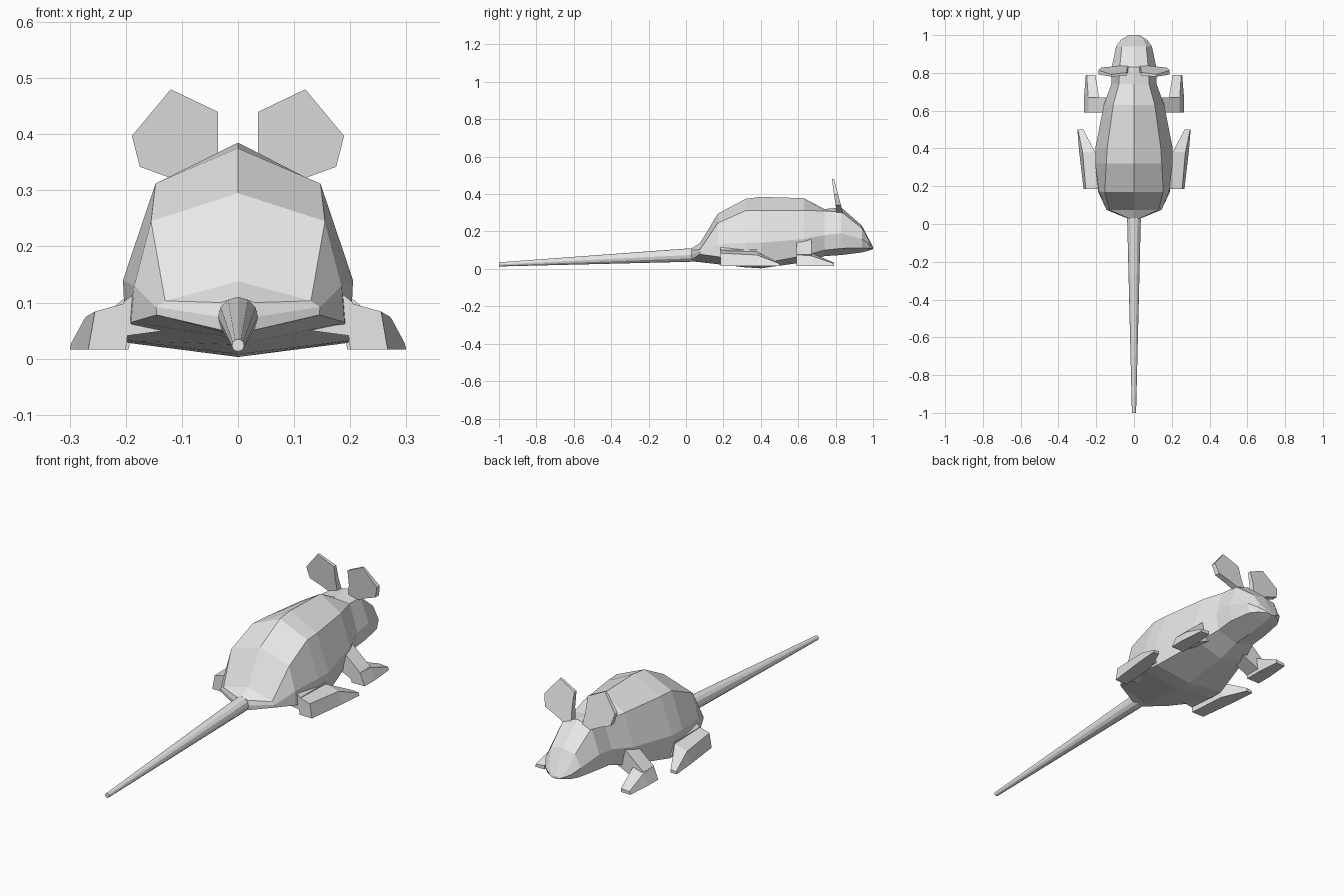
import bpy, bmesh, math

grey = bpy.data.materials.new("light grey")
grey.diffuse_color = (0.8, 0.8, 0.8, 1)


def loft(name, rings, mirror=False):
    """Skin equal-sized rings of points, cap both ends, optionally mirror in x."""
    bm = bmesh.new()
    vs = [[bm.verts.new(p) for p in ring] for ring in rings]
    n = len(vs[0])
    for a, b in zip(vs, vs[1:]):
        for i in range(n):
            j = (i + 1) % n
            bm.faces.new((a[i], a[j], b[j], b[i]))
    bm.faces.new(vs[0])
    bm.faces.new(vs[-1])
    bmesh.ops.recalc_face_normals(bm, faces=bm.faces)
    me = bpy.data.meshes.new(name)
    bm.to_mesh(me)
    bm.free()
    me.materials.append(grey)
    ob = bpy.data.objects.new(name, me)
    bpy.context.collection.objects.link(ob)
    if mirror:
        mod = ob.modifiers.new("mirror", "MIRROR")
        mod.use_mirror_merge = False
    return ob


# Body and head: y, top z, shoulder, flank and belly edge (x, z), bottom z
def body_ring(y, top, shoulder, flank, edge, bottom):
    side = [shoulder, flank, edge]
    pts = [(0, top)] + side + [(0, bottom)] + [(-x, z) for x, z in reversed(side)]
    return [(x, y, z) for x, z in pts]


sections = [
    (0.03, 0.110, (0.030, 0.100), (0.036, 0.075), (0.025, 0.050), 0.040),
    (0.075, 0.138, (0.130, 0.103), (0.146, 0.092), (0.145, 0.078), 0.036),
    (0.17, 0.295, (0.155, 0.245), (0.185, 0.130), (0.190, 0.065), 0.025),
    (0.32, 0.375, (0.147, 0.312), (0.205, 0.140), (0.200, 0.032), 0.008),
    (0.40, 0.385, (0.142, 0.312), (0.205, 0.140), (0.195, 0.028), 0.003),
    (0.63, 0.378, (0.110, 0.312), (0.160, 0.160), (0.140, 0.070), 0.035),
    (0.74, 0.320, (0.080, 0.310), (0.120, 0.180), (0.105, 0.100), 0.068),
    (0.83, 0.328, (0.075, 0.305), (0.118, 0.190), (0.105, 0.110), 0.074),
    (0.94, 0.232, (0.065, 0.218), (0.095, 0.160), (0.085, 0.112), 0.088),
    (0.975, 0.165, (0.050, 0.158), (0.070, 0.135), (0.060, 0.110), 0.097),
    (1.0, 0.118, (0.018, 0.117), (0.028, 0.114), (0.020, 0.109), 0.106),
]
loft("body", [body_ring(*s) for s in sections])


# Tapered tail
def tail_ring(y, z, r, n=12):
    return [(r * math.cos(2 * math.pi * i / n), y, z + r * math.sin(2 * math.pi * i / n))
            for i in range(n)]


loft("tail", [tail_ring(0.05, 0.075, 0.034), tail_ring(0.02, 0.074, 0.036),
              tail_ring(-1.0, 0.024, 0.011)])


# Feet: y, bottom x range, top x range, inner and outer top z
def foot_ring(y, b0, b1, t0, t1, z0, z1, base=0.016):
    return [(b0, y, base), (b1, y, base), (t1, y, z1), (t0, y, z0)]


loft("hind_foot", [foot_ring(0.185, 0.200, 0.267, 0.190, 0.255, 0.102, 0.084),
                   foot_ring(0.38, 0.215, 0.290, 0.205, 0.272, 0.092, 0.074),
                   foot_ring(0.50, 0.268, 0.300, 0.268, 0.297, 0.032, 0.028)], True)
loft("front_foot", [foot_ring(0.59, 0.195, 0.265, 0.180, 0.240, 0.090, 0.075),
                    foot_ring(0.67, 0.195, 0.265, 0.185, 0.242, 0.085, 0.070),
                    foot_ring(0.79, 0.205, 0.255, 0.205, 0.250, 0.034, 0.030)], True)

# Front legs slanting from the flank down to the foot
loft("front_leg", [[(x0, 0.59, z0), (x1, 0.59, z1), (x1, 0.67, z1), (x0, 0.67, z0)]
                   for x0, z0, x1, z1 in [(0.09, 0.08, 0.13, 0.17),
                                          (0.195, 0.03, 0.24, 0.076)]], True)

# Hind thighs joining the feet to the belly
loft("hind_thigh", [[(x, 0.185, z0), (x, 0.40, z0), (x, 0.38, z1), (x, 0.185, z1)]
                    for x, z0, z1 in [(0.13, 0.05, 0.16), (0.205, 0.04, 0.100)]], True)

# Thin ears leaning back, thicker at the root
outline = [(0.030, 0.315), (0.036, 0.37), (0.036, 0.44), (0.120, 0.48),
           (0.189, 0.397), (0.175, 0.342), (0.120, 0.322), (0.075, 0.300)]


def ear_ring(side):
    ring = []
    for x, z in outline:
        drop = 0.48 - z
        ring.append((x, 0.786 + 0.2 * drop + side * (0.006 + 0.06 * drop), z))
    return ring


loft("ear", [ear_ring(-1), ear_ring(1)], True)
